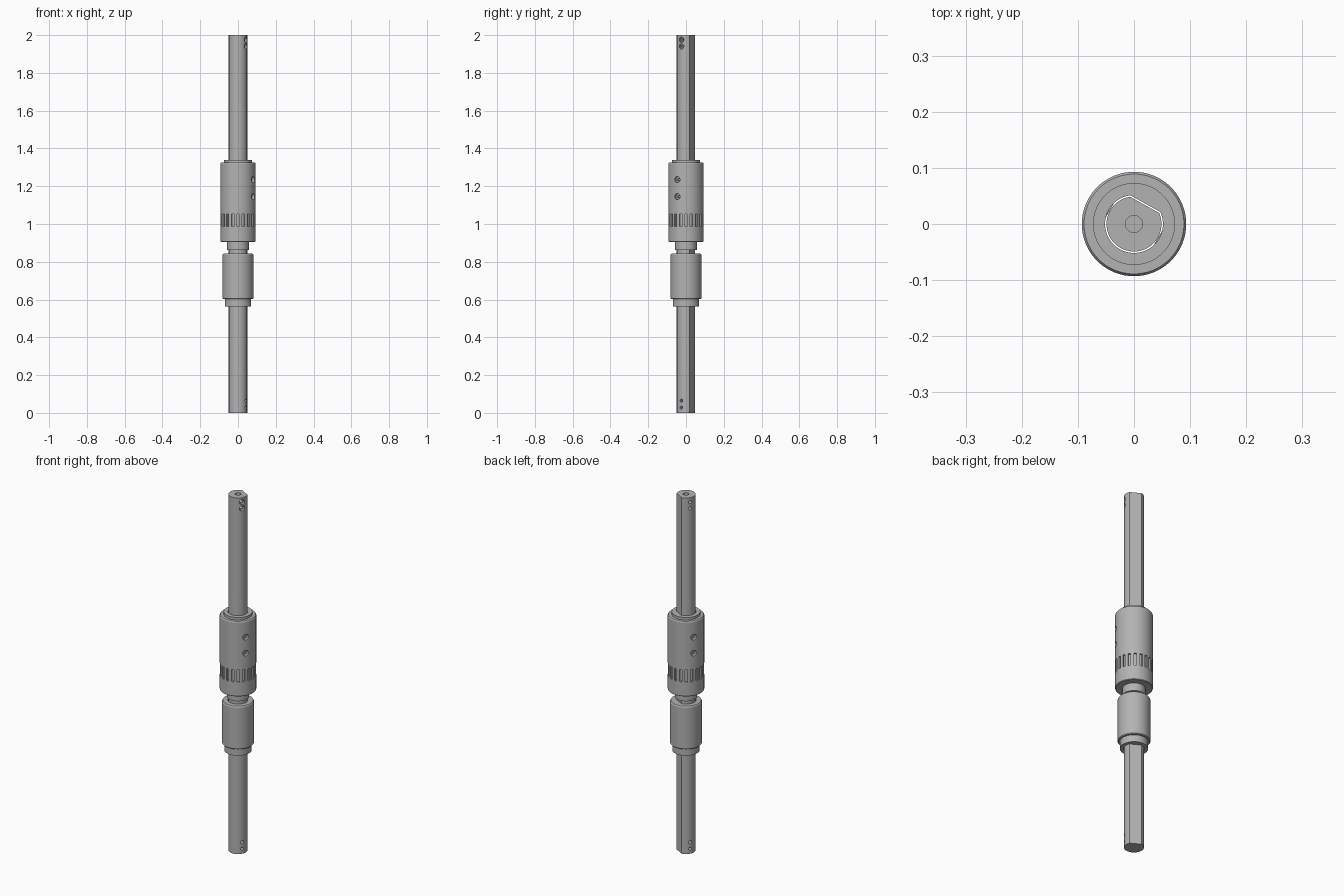
import bpy
import bmesh
from math import radians, pi
from mathutils import Matrix

if "Cube" in bpy.data.objects:
    bpy.data.objects.remove(bpy.data.objects["Cube"])

steel = bpy.data.materials.new("grey steel")
steel.use_nodes = True
grey = (0.45, 0.45, 0.45, 1)
steel.diffuse_color = grey
steel.node_tree.nodes["Principled BSDF"].inputs["Base Color"].default_value = grey

HOLE_SIDE = radians(-30)
BACK_SIDE = HOLE_SIDE + pi
FLAT_SIDE = radians(61)


def finish(name, bm):
    bmesh.ops.recalc_face_normals(bm, faces=bm.faces)
    mesh = bpy.data.meshes.new(name)
    bm.to_mesh(mesh)
    bm.free()
    mesh.materials.append(steel)
    obj = bpy.data.objects.new(name, mesh)
    bpy.context.collection.objects.link(obj)
    return obj


def select(obj):
    bpy.ops.object.select_all(action='DESELECT')
    obj.select_set(True)
    bpy.context.view_layer.objects.active = obj


def smooth(obj):
    select(obj)
    bpy.ops.object.shade_smooth_by_angle(angle=radians(30))


def cut(obj, cutter):
    mod = obj.modifiers.new("cut", 'BOOLEAN')
    mod.operation = 'DIFFERENCE'
    mod.solver = 'EXACT'
    mod.object = cutter
    select(obj)
    bpy.ops.object.modifier_apply(modifier=mod.name)
    bpy.data.objects.remove(cutter)


def lathe(name, profile, sides=96):
    """Revolve (radius, height) points that start and end on the axis."""
    bm = bmesh.new()
    verts = [bm.verts.new((r, 0, z)) for r, z in profile]
    edges = [bm.edges.new(pair) for pair in zip(verts, verts[1:])]
    bmesh.ops.spin(bm, geom=verts + edges, axis=(0, 0, 1), cent=(0, 0, 0),
                   angle=2 * pi, steps=sides, use_duplicate=False)
    bmesh.ops.remove_doubles(bm, verts=bm.verts, dist=1e-5)
    return finish(name, bm)


def around(angle, radius, z):
    return Matrix.Rotation(angle, 4, 'Z') @ Matrix.Translation((radius, 0, z))


def radial(name, angle, heights, r_in, r_out, size_in, size_out, sides=32):
    """Round or hexagonal pegs pointing outwards from the axis."""
    bm = bmesh.new()
    for z in heights:
        bmesh.ops.create_cone(
            bm, cap_ends=True, segments=sides, radius1=size_in, radius2=size_out,
            depth=r_out - r_in,
            matrix=around(angle, (r_in + r_out) / 2, z) @ Matrix.Rotation(pi / 2, 4, 'Y'))
    return finish(name, bm)


def d_rod(name, radius, flat, bottom, top):
    """Round rod with one flat along its whole length."""
    rod = lathe(name, [(0, bottom), (radius, bottom), (radius, top), (0, top)])
    bm = bmesh.new()
    bmesh.ops.create_cube(bm, size=1, matrix=around(FLAT_SIDE, flat + 0.1, 1)
                          @ Matrix.Diagonal((0.2, 0.3, 3, 1)))
    cut(rod, finish("flat_cutter", bm))
    return rod


# Shaft with a flat, a centre hole and cross holes at both ends
shaft = d_rod("shaft", 0.049, 0.039, 0, 2)
cut(shaft, lathe("centre_cutter", [(0, 1.95), (0.015, 1.95), (0.015, 2.1), (0, 2.1)], 32))
top_holes, bottom_holes = (1.975, 1.94), (0.065, 0.028)
for heights in (top_holes, bottom_holes):
    cut(shaft, radial("hole_cutter", HOLE_SIDE, heights, -0.1, 0.1, 0.008, 0.008))
cut(shaft, radial("counterbore_cutter", HOLE_SIDE, top_holes, 0.035, 0.1, 0.014, 0.014))
smooth(shaft)

# Upper collar with its lip and neck
upper_collar = lathe("upper_collar", [
    (0, 0.862), (0.057, 0.862), (0.057, 0.905), (0.09, 0.905), (0.093, 0.908),
    (0.093, 1.32), (0.089, 1.326), (0.073, 1.326), (0.073, 1.34), (0, 1.34)])
cut(upper_collar, d_rod("bore_cutter", 0.0515, 0.0415, -0.1, 2.1))

# Ring of grip slots
slots = 20
bm = bmesh.new()
for i in range(slots):
    bmesh.ops.create_cube(bm, size=1, matrix=around(2 * pi * i / slots, 0.096, 1.02)
                          @ Matrix.Diagonal((0.026, 0.013, 0.068, 1)))
cut(upper_collar, finish("slot_cutter", bm))

# Set screws sunk into the upper collar on both sides
screw_heights = (1.235, 1.145)
for side, angle in (("front", HOLE_SIDE), ("back", BACK_SIDE)):
    cut(upper_collar, radial("screw_hole_cutter", angle, screw_heights,
                             0.045, 0.12, 0.016, 0.016))
    screws = radial(side + "_set_screws", angle, screw_heights, 0.0495, 0.078, 0.0155, 0.0155)
    cut(screws, radial("socket_cutter", angle, screw_heights, 0.065, 0.1, 0.008, 0.008, 6))
    smooth(screws)
smooth(upper_collar)

# Lower collar with its bottom lip
lower_collar = lathe("lower_collar", [
    (0, 0.563), (0.07, 0.563), (0.07, 0.602), (0.077, 0.602), (0.081, 0.606),
    (0.081, 0.838), (0.077, 0.844), (0, 0.844)])
cut(lower_collar, d_rod("bore_cutter", 0.0515, 0.0415, -0.1, 2.1))
smooth(lower_collar)
